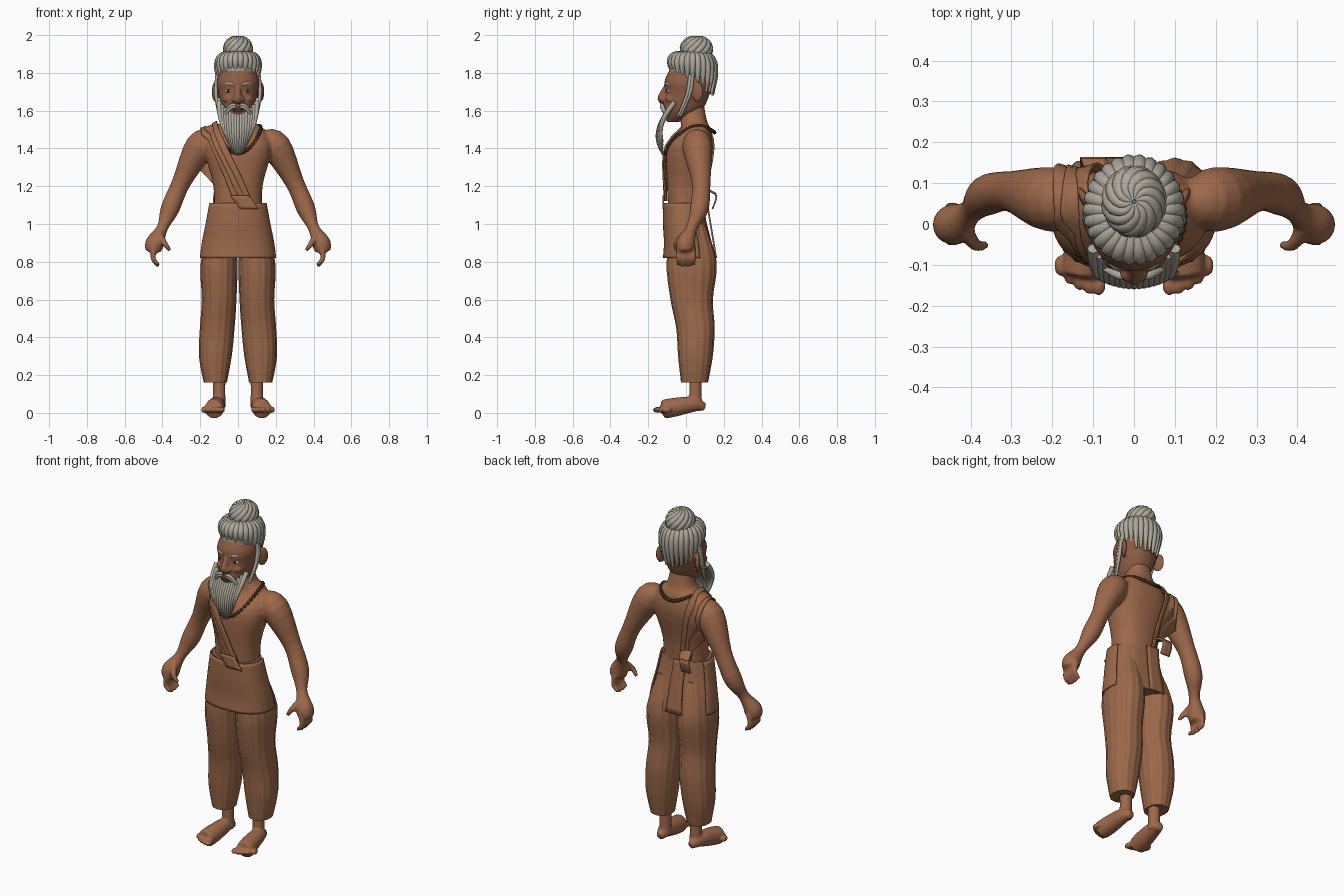
import bpy, bmesh, math
from math import sin, cos, pi, tau
from mathutils import Vector, Matrix

cube = bpy.data.objects.get("Cube")
if cube:
    bpy.data.objects.remove(cube)

X, Y, Z = Vector((1, 0, 0)), Vector((0, 1, 0)), Vector((0, 0, 1))


def material(name, *rgb):
    mat = bpy.data.materials.new(name)
    mat.use_nodes = True
    mat.diffuse_color = (*rgb, 1)
    for node in mat.node_tree.nodes:
        if node.type == 'BSDF_PRINCIPLED':
            node.inputs["Base Color"].default_value = (*rgb, 1)
            node.inputs["Roughness"].default_value = .8
    return mat


skin = material("brown skin", .34, .14, .07)
face_skin = material("face skin", .27, .11, .06)
cloth = material("brown cloth", .33, .14, .07)
grey = material("grey hair", .42, .39, .33)
bead = material("dark beads", .07, .03, .01)
white = material("eye white", .5, .42, .28)
iris = material("dark iris", .03, .01, .01)
lip = material("dark lips", .13, .05, .03)


def spline(points, steps=4):
    """Smooth curve through points of any dimension."""
    last, out = len(points) - 1, []
    for i in range(last):
        before, start, end, after = (points[min(max(i + k, 0), last)] for k in (-1, 0, 1, 2))
        for step in range(steps):
            t = step / steps
            out.append([.5 * (2*b + (c-a)*t + (2*a-5*b+4*c-d)*t*t + (3*b-a-3*c+d)*t**3)
                        for a, b, c, d in zip(before, start, end, after)])
    return out + [list(points[last])]


def tube(bm, points, ref=None, sides=16, pleat=0, power=2, arc=None):
    """Loft ellipses (x, y, z, radius, radius); rings lie flat unless ref is given."""
    path, rings = spline(points), []
    for i, p in enumerate(path):
        u, v = X, Y
        if ref is not None:
            ahead, behind = path[min(i + 1, len(path) - 1)], path[max(i - 1, 0)]
            along = (Vector(ahead[:3]) - Vector(behind[:3])).normalized()
            u = (ref - along * ref.dot(along)).normalized()
            v = along.cross(u)
        ring = []
        for k in range(sides):
            angle = arc[0] + (arc[1] - arc[0]) * k / (sides - 1) if arc else tau * k / sides
            c, s = (math.copysign(abs(w) ** (2 / power), w) for w in (cos(angle), sin(angle)))
            swell = 1 + pleat * cos(16 * angle)
            ring.append(bm.verts.new(Vector(p[:3]) + (u * c * p[3] + v * s * p[-1]) * swell))
        rings.append(ring)
    for lower, upper in zip(rings, rings[1:]):
        for k in range(sides - 1 if arc else sides):
            j = (k + 1) % sides
            bm.faces.new((lower[k], lower[j], upper[j], upper[k]))
    if not arc:
        bm.faces.new(rings[0][::-1])
        bm.faces.new(rings[-1])


def ribbon(bm, points, left=-1, right=1, columns=5):
    """Cloth strip along (x, y, z, half width), spread sideways."""
    rows = []
    for *centre, half in spline(points):
        spread = [left + (right - left) * k / (columns - 1) for k in range(columns)]
        rows.append([bm.verts.new(Vector(centre) + X * half * w) for w in spread])
    for a, b in zip(rows, rows[1:]):
        for k in range(columns - 1):
            bm.faces.new((a[k], a[k + 1], b[k + 1], b[k]))


def ball(bm, place, size, turn=0, segments=16):
    matrix = Matrix.Translation(place) @ Matrix.Rotation(turn, 4, 'Z') @ Matrix.Diagonal((*size, 1))
    bmesh.ops.create_uvsphere(bm, u_segments=segments, v_segments=segments // 2, radius=1, matrix=matrix)


def flip(points, side):
    return [(side * p[0], *p[1:]) for p in points]


def central(*rows):
    return [(0, *row) for row in rows]


def finish(bm, name, mat, voxel=0, solid=0, wrap=None, offset=0):
    bmesh.ops.recalc_face_normals(bm, faces=bm.faces)
    mesh = bpy.data.meshes.new(name)
    bm.to_mesh(mesh)
    bm.free()
    mesh.materials.append(mat)
    mesh.shade_smooth()
    mesh.set_sharp_from_angle(angle=math.radians(50))
    ob = bpy.data.objects.new(name, mesh)
    bpy.context.collection.objects.link(ob)
    if voxel:
        blend = ob.modifiers.new("Blend", 'REMESH')
        blend.mode, blend.voxel_size, blend.use_smooth_shade = 'VOXEL', voxel, True
        soften = ob.modifiers.new("Soften", 'SMOOTH')
        soften.factor, soften.iterations = .5, 3
    if wrap:
        drape = ob.modifiers.new("Drape", 'SHRINKWRAP')
        drape.target, drape.offset, drape.wrap_mode = wrap, offset, 'ABOVE_SURFACE'
    if solid:
        thick = ob.modifiers.new("Thickness", 'SOLIDIFY')
        thick.thickness, thick.offset = solid, 0
    return ob


# Torso, arms and hands blended into one skin
bm = bmesh.new()
tube(bm, central((0, 1, .13, .09), (0, 1.2, .13, .1), (.02, 1.4, .18, .12), (.05, 1.5, .14, .08),
                 (.04, 1.55, .08, .07), (.03, 1.66, .06, .06)), sides=32, power=2.3)
for side in (1, -1):
    tube(bm, flip([(.13, .06, 1.45, .05), (.2, .06, 1.41, .08), (.3, .08, 1.22, .05), (.36, .07, 1.08, .05),
                   (.4, .03, .98, .03), (.44, 0, .9, .05, .025), (.45, 0, .85, .04, .02)], side), ref=Y)
    for k in range(4):
        across = k - 1.5
        y, tip = .026 * across, .77 + .01 * abs(across)
        tube(bm, flip([(.44, y, .88, .015), (.45, y, .82, .014), (.42, y, tip, .01)], side), ref=Y)
    tube(bm, flip([(.42, 0, .95, .02), (.39, -.05, .9, .016), (.36, -.05, .86, .01)], side), ref=Y)
body = finish(bm, "torso_and_arms", skin, voxel=.008)

# Head with nose, cheeks and ears
bm = bmesh.new()
tube(bm, central((-.07, 1.54, .03, .03), (-.02, 1.6, .08, .1), (.01, 1.7, .105, .12), (.02, 1.77, .11, .13),
                 (.03, 1.89, .06, .07)), sides=32, power=2.2)
tube(bm, central((-.1, 1.74, .01), (-.13, 1.67, .02), (-.12, 1.65, .02)), ref=X)
for side in (1, -1):
    ball(bm, (side * .02, -.12, 1.66), (.015, .02, .015))
    ball(bm, (side * .05, -.08, 1.66), (.03, .03, .02))
    ball(bm, (side * .12, .06, 1.7), (.012, .035, .055), turn=-side / 2)
finish(bm, "head", face_skin, voxel=.006)

# Eyes, irises, lips and brows
eyes, irises, lips, brows = (bmesh.new() for part in range(4))
for side in (1, -1):
    ball(eyes, (side * .05, -.09, 1.705), (.02, .013, .01), turn=side * .3)
    ball(irises, (side * .05, -.1, 1.705), (.008, .005, .008))
    ball(lips, (0, -.12, 1.605 + side * .005), (.03, .01, .007))
    tube(brows, flip([(.02, -.11, 1.735, .005), (.05, -.1, 1.745, .008), (.08, -.07, 1.735, .004)], side), ref=Z)
finish(eyes, "eyes", white)
finish(irises, "irises", iris)
finish(lips, "lips", lip)
finish(brows, "eyebrows", grey)

# Hair locks draped from the crown, shorter over the brow
bm = bmesh.new()
ball(bm, (0, .03, 1.815), (.108, .12, .095), segments=24)
locks = 26
for k in range(locks):
    c, s = cos(tau * k / locks), sin(tau * k / locks)
    drop = .15 + .06 * s + .01 * (k % 2)
    path = []
    for t in (0, .25, .5, .75, 1):
        spread = sin(pi * (.15 + t / 2))
        path.append((.11 * spread * c, .035 + .12 * spread * s, 1.9 - drop * t * t, .02 * sin(pi * (.25 + .65 * t))))
    tube(bm, path, ref=Vector((-s, c, 0)), sides=8)
finish(bm, "hair_locks", grey)

# Twisted bun
bm = bmesh.new()
ball(bm, (0, .055, 1.925), (.055, .065, .06), segments=24)
strands = 12
for k in range(strands):
    path = []
    for t in (0, .2, .4, .6, .8, 1):
        turn, rise = tau * k / strands + 2.2 * t, 2.3 * t - .8
        reach = .06 * cos(rise)
        path.append((reach * cos(turn), .055 + 1.15 * reach * sin(turn), 1.925 + .065 * sin(rise), .004 + .28 * reach))
    tube(bm, path, ref=Z, sides=8)
finish(bm, "bun", grey)

# Beard of curved strands, narrowing to a point
bm = bmesh.new()
for k in range(-7, 8):
    u = k / 7
    path = []
    for t in (0, .25, .5, .75, 1):
        path.append((.1 * u * cos(t), -.11 - .04 * sin(.9 * pi * t) + .05 * u * u * (1 - t),
                     1.575 - .21 * t + .07 * u * u, .014 * cos(1.3 * t)))
    tube(bm, path, ref=X, sides=8)
finish(bm, "beard", grey)

# Moustache and long side locks
bm = bmesh.new()
for side in (1, -1):
    for shift in (0, .012):
        tube(bm, flip([(.01, -.13, 1.63 - shift, .007), (.04, -.125, 1.625 - shift, .01),
                       (.09, -.1, 1.56 - shift, .004)], side), ref=Z, sides=8)
        tube(bm, flip([(.11, .035 - shift, 1.79, .01), (.117, .02 - shift, 1.69, .01),
                       (.1, -.03 - shift, 1.57, .006)], side), ref=X, sides=8)
finish(bm, "moustache_and_side_locks", grey)

# Bead necklace, hanging lower in front
bm = bmesh.new()
beads = 44
for k in range(beads):
    c, s = cos(tau * k / beads), sin(tau * k / beads)
    ball(bm, (.12 * c, .02 + .13 * s, 1.43 + .055 * s + .08 * c * c), (.011, .011, .011), segments=8)
finish(bm, "necklace", bead)

# Trousers: hips, pleated legs and front wrap
hips = central((-.01, 1.11, .14, .1), (0, 1, .16, .11), (.015, .9, .18, .12), (.02, .82, .19, .13))
bm = bmesh.new()
tube(bm, hips, sides=64, power=2.3, pleat=.01)
finish(bm, "trouser_hips", cloth)
for side, label in ((1, "left"), (-1, "right")):
    bm = bmesh.new()
    tube(bm, flip([(.08, .02, 1, .06, .08), (.1, .03, .8, .095, .13), (.1, .03, .6, .09, .11), (.11, .05, .45, .09, .1),
                   (.12, .05, .3, .085, .09), (.12, .045, .16, .06, .07)], side), sides=64, power=2.2, pleat=.02)
    finish(bm, label + "_trouser_leg", cloth)
bm = bmesh.new()
tube(bm, [(x, y, z, wide + .008, deep + .008) for x, y, z, wide, deep in hips],
     sides=40, power=2.3, arc=(pi - .35, tau + .35))
finish(bm, "front_wrap", cloth, solid=.008)

# Draped shoulder sash in three overlapping pleats
sash = [(.03, -.13, 1.12, .05), (-.06, -.13, 1.3, .05), (-.15, -.04, 1.5, .045), (-.16, .07, 1.54, .045),
        (-.14, .16, 1.4, .045), (-.08, .13, 1.12, .04)]
for k in range(3):
    bm = bmesh.new()
    left = -1 + k * 2 / 3
    ribbon(bm, sash, left, left + .75)
    finish(bm, f"sash_pleat_{k + 1}", cloth, solid=.008, wrap=body, offset=.008 + .005 * k)

# Sash end, hanging back panel and knot tails
bm = bmesh.new()
ribbon(bm, [(.01, -.12, 1.15, .05), (.06, -.12, 1.08, .05)])
ribbon(bm, [(-.04, .11, 1.12, .04), (-.03, .13, 1, .04), (-.03, .16, .82, .05)])
ribbon(bm, [(-.08, .1, 1.19, .03), (-.1, .16, 1.16, .03)])
ribbon(bm, [(-.07, .11, 1.18, .03), (-.1, .16, 1.15, .03), (-.1, .14, 1.08, .03)])
finish(bm, "sash_ends", cloth, solid=.009)

# Bare feet with toes
for side, label in ((1, "left"), (-1, "right")):
    bm = bmesh.new()
    tube(bm, flip([(.1, .05, .22, .035), (.1, .05, .12, .033), (.1, .05, .03, .035, .04)], side))
    tube(bm, flip([(.1, .1, .03, .02), (.11, .04, .045, .04), (.12, -.06, .03, .05, .03),
                   (.13, -.13, .017, .05, .015)], side), ref=X)
    for k in range(5):
        ball(bm, (side * (.086 + .024 * k), -.15 + .003 * k * k, .016), (.017 - .001 * k, .026, .016))
    finish(bm, label + "_foot", skin, voxel=.006)
